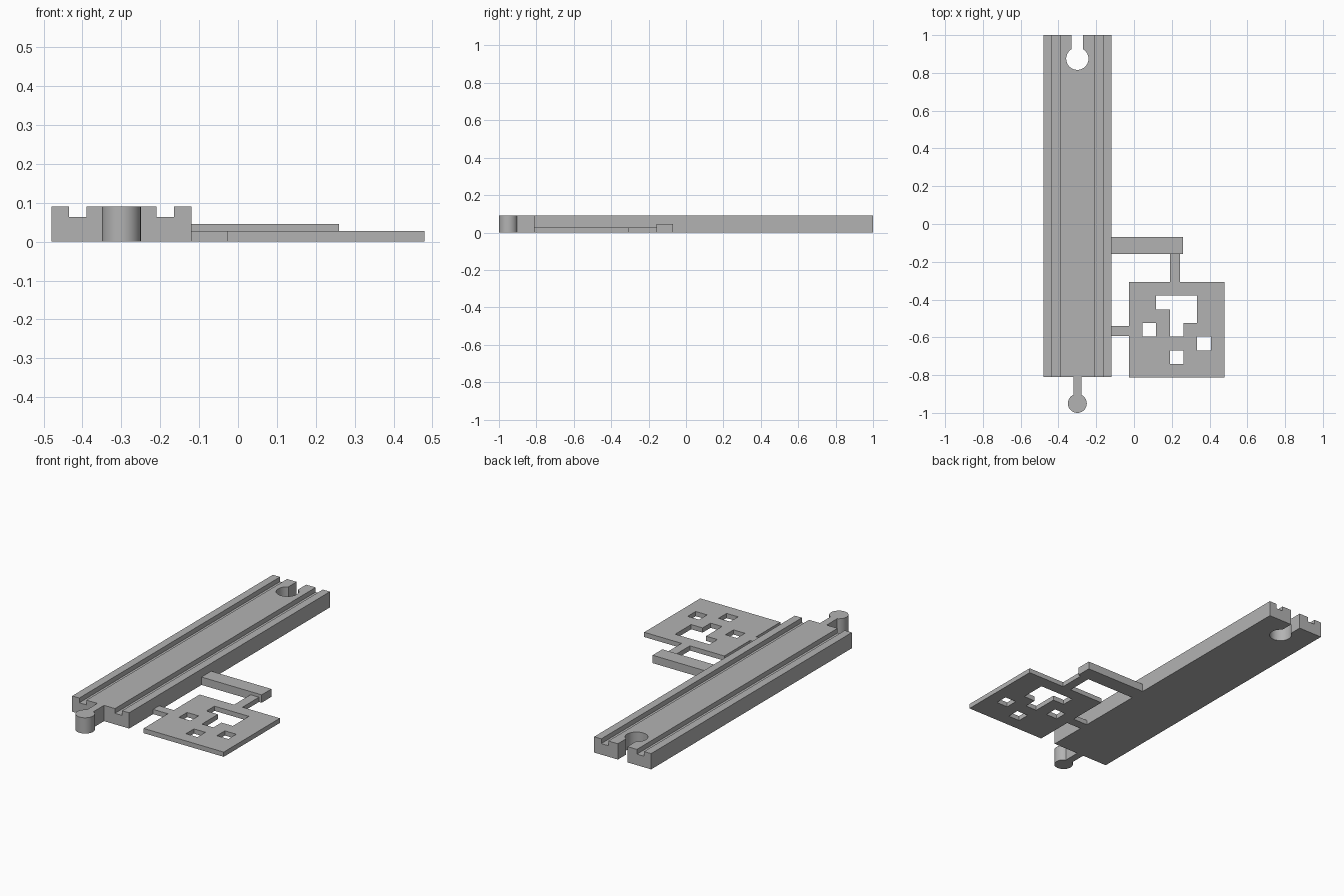
import bpy
import bmesh
from math import asin, cos, sin, pi
from mathutils import Matrix, Vector

cube = bpy.data.objects.get("Cube")
if cube:
    bpy.data.objects.remove(cube)

grey = bpy.data.materials.new("plain grey")
grey.use_nodes = True
GREY = (0.45, 0.45, 0.45, 1)
grey.diffuse_color = GREY
grey.node_tree.nodes["Principled BSDF"].inputs["Base Color"].default_value = GREY

TRACK_X = -0.30
TRACK_TOP = 0.09
PLATE_TOP = 0.027
FRONT, BACK = -0.81, 1.0


def finish(name, bm):
    bmesh.ops.recalc_face_normals(bm, faces=bm.faces)
    mesh = bpy.data.meshes.new(name)
    bm.to_mesh(mesh)
    bm.free()
    mesh.materials.append(grey)
    obj = bpy.data.objects.new(name, mesh)
    bpy.context.collection.objects.link(obj)
    return obj


def prism(name, outline, offset):
    """Extrude a closed outline of 3D points along an offset."""
    bm = bmesh.new()
    face = bm.faces.new([bm.verts.new(p) for p in outline])
    new = bmesh.ops.extrude_face_region(bm, geom=[face])["geom"]
    bmesh.ops.translate(bm, vec=Vector(offset),
                        verts=[v for v in new if isinstance(v, bmesh.types.BMVert)])
    return finish(name, bm)


def box(name, x0, x1, y0, y1, top):
    return prism(name, [(x0, y0, 0), (x1, y0, 0), (x1, y1, 0), (x0, y1, 0)], (0, 0, top))


def keyhole(name, cy, radius, half_neck, neck_end, z0, z1, segments=48):
    """Round head with a straight neck running towards +y."""
    gap = asin(half_neck / radius)
    pts = [(TRACK_X + half_neck, neck_end, z0), (TRACK_X - half_neck, neck_end, z0)]
    for i in range(segments + 1):
        a = pi / 2 + gap + (2 * pi - 2 * gap) * i / segments
        pts.append((TRACK_X + radius * cos(a), cy + radius * sin(a), z0))
    return prism(name, pts, (0, 0, z1 - z0))


def smooth(obj):
    bpy.ops.object.select_all(action="DESELECT")
    obj.select_set(True)
    bpy.context.view_layer.objects.active = obj
    bpy.ops.object.shade_smooth_by_angle(angle=pi / 6)


# Track: half profile with one wheel groove, mirrored about its centre line
FLOOR = 0.063
half = [(0.18, 0), (0.18, TRACK_TOP), (0.135, TRACK_TOP), (0.135, FLOOR),
        (0.09, FLOOR), (0.09, TRACK_TOP)]
profile = half + [(-x, z) for x, z in reversed(half)]
track = prism("track", [(TRACK_X + x, FRONT, z) for x, z in profile], (0, BACK - FRONT, 0))

# Socket cut through the back end
cutter = keyhole("socket_cutter", 0.875, 0.059, 0.03, BACK + 0.1, -0.1, 0.2)
cutter.hide_render = True
cut = track.modifiers.new("socket", "BOOLEAN")
cut.operation = "DIFFERENCE"
cut.solver = "EXACT"
cut.object = cutter
bpy.context.view_layer.objects.active = track
bpy.ops.object.modifier_apply(modifier=cut.name)
bpy.data.objects.remove(cutter)
smooth(track)

# Connector peg on the front end
smooth(keyhole("connector_peg", -0.95, 0.05, 0.021, FRONT, 0, TRACK_TOP))

# Side arm and the thin links that carry the plate
box("side_arm", -0.12, 0.26, -0.158, -0.07, 0.045)
box("arm_link", 0.19, 0.243, -0.307, -0.158, PLATE_TOP)
box("track_link", -0.12, -0.027, -0.594, -0.54, PLATE_TOP)

# Pierced plate: square cells, with the open ones removed (rows from the back)
CELLS = 7
SIZE = 0.506
rows = ["#######",
        "##...##",
        "###..##",
        "#.#.###",
        "#####.#",
        "###.###",
        "#######"]
bm = bmesh.new()
bmesh.ops.create_grid(bm, x_segments=CELLS, y_segments=CELLS, size=SIZE / 2)
open_cells = []
for f in bm.faces:
    c = f.calc_center_median()
    col = int((c.x / SIZE + 0.5) * CELLS)
    row = int((0.5 - c.y / SIZE) * CELLS)
    if rows[row][col] == ".":
        open_cells.append(f)
bmesh.ops.delete(bm, geom=open_cells, context="FACES")
new = bmesh.ops.extrude_face_region(bm, geom=bm.faces[:])["geom"]
bmesh.ops.translate(bm, vec=(0, 0, PLATE_TOP),
                    verts=[v for v in new if isinstance(v, bmesh.types.BMVert)])
bmesh.ops.transform(bm, matrix=Matrix.Translation((0.226, -0.56, 0)), verts=bm.verts)
finish("pierced_plate", bm)
